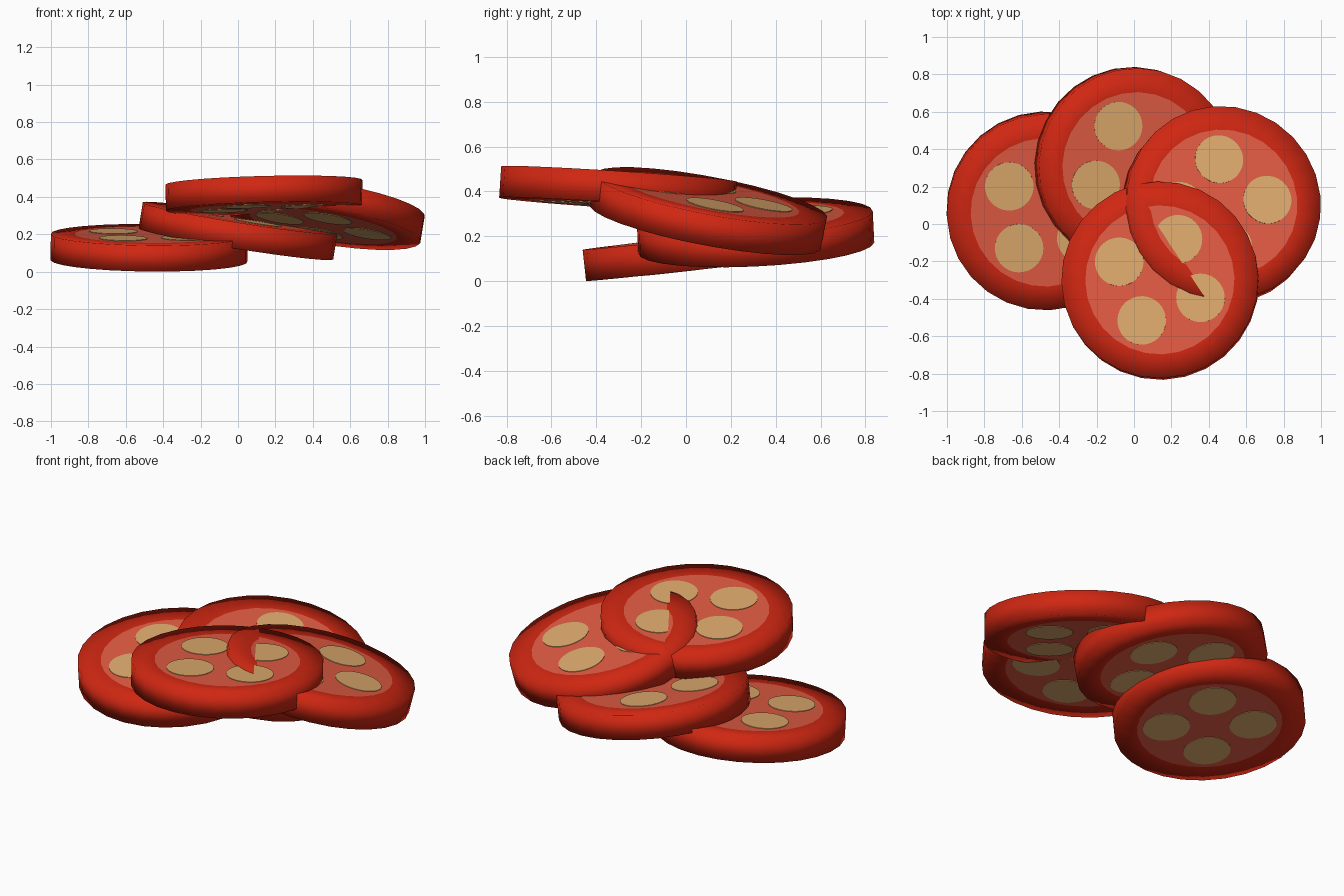
import bpy, bmesh, math
from mathutils import Vector, Matrix

if "Cube" in bpy.data.objects:
    bpy.data.objects.remove(bpy.data.objects["Cube"])

R, H, SIDES = 0.527, 0.14, 28      # slice radius, thickness, facets
FLESH_R = 0.40
SEED_R, SEED_OFFSET = 0.13, 0.238
PLATE = 0.003                      # seed plates stand this far off each cut face


def material(name, rgb):
    m = bpy.data.materials.new(name)
    m.diffuse_color = (*rgb, 1.0)
    m.use_nodes = True
    m.node_tree.nodes["Principled BSDF"].inputs["Base Color"].default_value = m.diffuse_color
    return m


skin = material("skin_red", (0.63, 0.02, 0.006))
flesh = material("flesh_pink_red", (0.76, 0.107, 0.056))
seed = material("seed_tan", (0.74, 0.41, 0.155))


def add_object(name, bm, mats, matrix):
    me = bpy.data.meshes.new(name)
    bm.to_mesh(me)
    bm.free()
    for m in mats:
        me.materials.append(m)
    ob = bpy.data.objects.new(name, me)
    bpy.context.collection.objects.link(ob)
    ob.matrix_world = matrix
    return ob


def tomato_slice(name, centre, slope, turn):
    """Disc tilted to the slope (dz/dx, dz/dy), with four seed pockets from angle turn."""
    normal = Vector((-slope[0], -slope[1], 1)).normalized()
    tilt = Vector((0, 0, 1)).rotation_difference(normal).to_matrix().to_4x4()
    matrix = Matrix.Translation(centre) @ tilt @ Matrix.Rotation(math.radians(turn), 4, 'Z')

    # skin disc with inset flesh on both cut faces
    bm = bmesh.new()
    bmesh.ops.create_cone(bm, cap_ends=True, segments=SIDES, radius1=R, radius2=R, depth=H)
    bm.normal_update()
    caps = [f for f in bm.faces if abs(f.normal.z) > 0.9]
    bmesh.ops.inset_individual(bm, faces=caps, thickness=R - FLESH_R, use_even_offset=True)
    for f in bm.faces:
        f.smooth = True
        f.material_index = 1 if len(f.verts) > 4 else 0
    add_object(name, bm, (skin, flesh), matrix)

    # round seed pockets showing on both faces
    bm = bmesh.new()
    for k in range(4):
        a = k * math.pi / 2
        pos = Matrix.Translation((SEED_OFFSET * math.cos(a), SEED_OFFSET * math.sin(a), 0))
        bmesh.ops.create_cone(bm, cap_ends=True, segments=32, radius1=SEED_R,
                              radius2=SEED_R, depth=H + 2 * PLATE, matrix=pos)
    add_object(name + "_seeds", bm, (seed,), matrix)


tomato_slice("left_slice", (-0.475, 0.07, 0.128), (-0.01, 0.11), 54)
tomato_slice("back_slice", (0.0, 0.31, 0.218), (-0.16, 0.05), 24)
tomato_slice("right_slice", (0.468, 0.10, 0.3125), (-0.165, -0.19), 5)
tomato_slice("top_slice", (0.14, -0.303, 0.408), (0.025, -0.065), 66)
